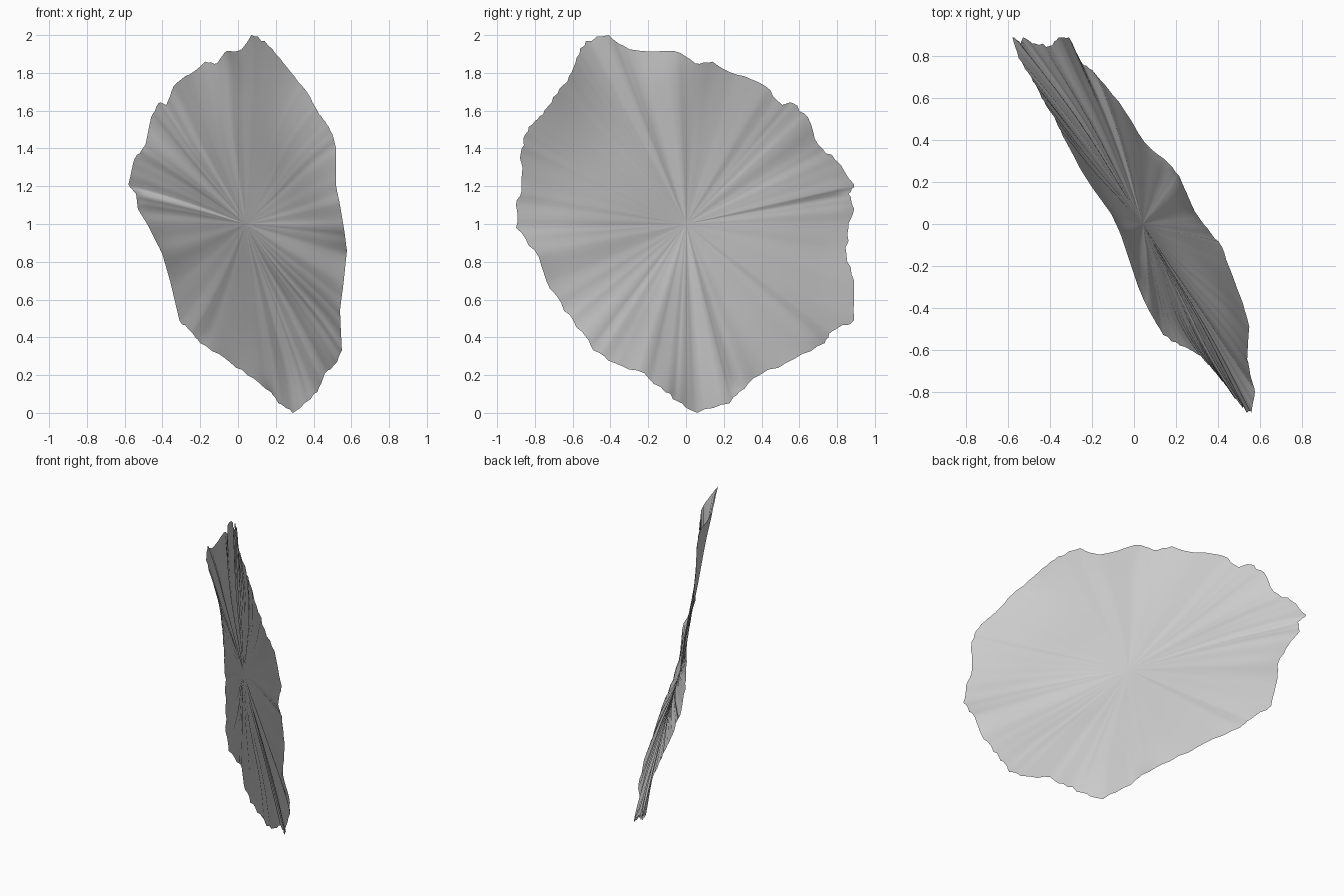
import bpy, bmesh, math, random
from mathutils import Vector

cube = bpy.data.objects.get("Cube")
if cube:
    bpy.data.objects.remove(cube, do_unlink=True)

random.seed(4)

# Rim of the sheet (x, y, z), running once round from the top
RIM = [Vector(p) for p in (
    (.07, -.41, 2), (.02, -.3, 1.925), (-.06, -.06, 1.915), (-.11, .05, 1.85),
    (-.175, .14, 1.86), (-.26, .27, 1.79), (-.34, .42, 1.73), (-.38, .51, 1.63), (-.42, .565, 1.64),
    (-.46, .645, 1.565), (-.49, .7, 1.42), (-.55, .79, 1.34), (-.58, .89, 1.21), (-.54, .86, 1.16),
    (-.53, .89, 1.08), (-.47, .86, .98), (-.4, .85, .84), (-.36, .89, .7), (-.31, .89, .49),
    (-.25, .77, .43), (-.2, .735, .37), (-.07, .58, .29), (.05, .39, .2), (.175, .28, .11),
    (.215, .23, .05), (.29, .06, 0), (.35, -.02, .05), (.42, -.11, .11), (.46, -.22, .21),
    (.52, -.38, .265), (.55, -.49, .33), (.545, -.55, .43), (.54, -.645, .54), (.56, -.74, .7),
    (.577, -.8, .86), (.56, -.9, .98), (.54, -.9, 1.1), (.52, -.87, 1.2), (.52, -.87, 1.4),
    (.5, -.85, 1.475), (.46, -.8, 1.545), (.42, -.75, 1.6), (.37, -.68, 1.69),
    (.3, -.62, 1.78), (.22, -.58, 1.88), (.14, -.53, 1.97))]
STEPS, RINGS = 4, 26
CENTRE = Vector((0, 0, 1))


def flat(p):
    return Vector((p.y, p.z))


def ragged_rim():
    """Split each rim edge and nudge the new points for a torn outline."""
    out = []
    for a, b in zip(RIM, RIM[1:] + RIM[:1]):
        side = (b - a).yz.orthogonal().normalized()
        for i in range(STEPS):
            p = a.lerp(b, i / STEPS)
            if i:
                p.yz = p.yz + side * random.uniform(-.009, .009)
            p.z = max(p.z, 0)
            out.append(p)
    return out


def sheet_depth(q):
    """Spread the rim's x over the inside with mean value weights."""
    rays = [flat(p) - q for p in RIM]
    count = len(rays)
    tans = []
    for i in range(count):
        a, b = rays[i], rays[(i + 1) % count]
        cross = a.x * b.y - a.y * b.x
        tans.append(math.tan(math.atan2(cross, a.dot(b)) / 2))
    weights = [(tans[i - 1] + tans[i]) / rays[i].length for i in range(count)]
    return sum(w * p.x for w, p in zip(weights, RIM)) / sum(weights)


def bump(y, z, cy, cz, size):
    return math.exp(-((y - cy) ** 2 + (z - cz) ** 2) / size)


def ripple(y, z):
    """Slanting fold low on the sheet, shallow hollows and soft waves."""
    s = (z - .8 - .5 * y) / .25
    fold = -.045 * s * math.exp(-s * s) * math.exp(-((y + .35) / .42) ** 2)
    hollows = -.022 * bump(y, z, 0, 1.1, .3) - .035 * bump(y, z, -.45, 1.5, .15)
    waves = .008 * math.sin(6 * y - 2 * z) + .005 * math.sin(7 * z + 3 * y)
    return fold + hollows + waves


# Concentric rings from the middle out to the rim
rim = ragged_rim()
n = len(rim)
verts = [(sheet_depth(flat(CENTRE)) + ripple(0, 1), 0, 1)]
for r in range(1, RINGS + 1):
    t = r / RINGS
    for p in rim:
        if r == RINGS:
            verts.append(tuple(p))
            continue
        q = CENTRE.lerp(p, t)
        # the ripples fade out towards the torn edge
        x = sheet_depth(flat(q)) + ripple(q.y, q.z) * (1 - t ** 5)
        verts.append((x, q.y, q.z))

faces = [(0, 1 + i, 1 + (i + 1) % n) for i in range(n)]
for r in range(RINGS - 1):
    a, b = 1 + r * n, 1 + (r + 1) * n
    for i in range(n):
        j = (i + 1) % n
        faces.append((a + i, b + i, b + j, a + j))

mesh = bpy.data.meshes.new("wavy_sheet")
mesh.from_pydata(verts, [], faces)

# Relax the inside so that no creases run in from the rim
bm = bmesh.new()
bm.from_mesh(mesh)
inside = [v for v in bm.verts if not v.is_boundary]
for _ in range(20):
    bmesh.ops.smooth_vert(bm, verts=inside, factor=.5, use_axis_x=True)
for face in bm.faces:
    face.smooth = True
bm.to_mesh(mesh)
bm.free()

sheet = bpy.data.objects.new("wavy_sheet", mesh)
bpy.context.collection.objects.link(sheet)

# Plain grey
grey = bpy.data.materials.new("pale_grey")
grey.use_nodes = True
colour = (.6, .6, .6, 1)
grey.diffuse_color = colour
grey.node_tree.nodes["Principled BSDF"].inputs["Base Color"].default_value = colour
mesh.materials.append(grey)
